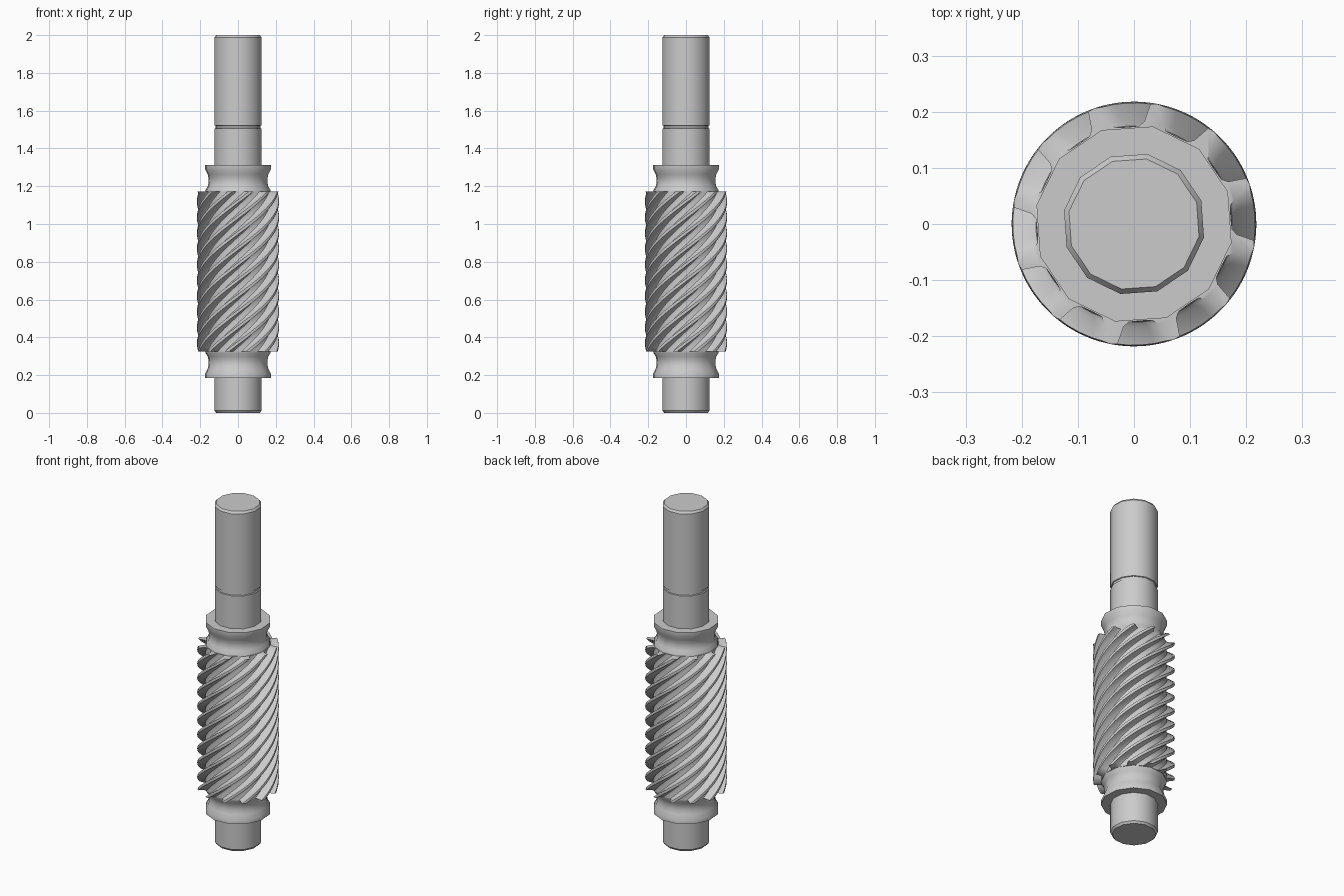
import bpy, math

if "Cube" in bpy.data.objects:
    bpy.data.objects.remove(bpy.data.objects["Cube"])

SIDES = 12
PHASE = math.radians(19)        # corner / tooth direction at the top end
Z0, Z1 = 0.325, 1.172           # toothed section
TWIST = math.radians(305)       # right-hand helix


def add_object(name, verts, faces, angle=40):
    me = bpy.data.meshes.new(name)
    me.from_pydata(verts, [], faces)
    me.update()
    ob = bpy.data.objects.new(name, me)
    bpy.context.collection.objects.link(ob)
    bpy.ops.object.select_all(action='DESELECT')
    ob.select_set(True)
    bpy.context.view_layer.objects.active = ob
    bpy.ops.object.shade_smooth_by_angle(angle=math.radians(angle))
    return ob


def loft(name, rings, angle=40):
    """Skin a list of equal-length rings, bottom to top, with flat end caps."""
    n = len(rings[0])
    verts = [p for r in rings for p in r]
    faces = [tuple(reversed(range(n))), tuple(range(len(verts) - n, len(verts)))]
    for i in range(len(rings) - 1):
        for j in range(n):
            k = (j + 1) % n
            faces.append((i * n + j, i * n + k, (i + 1) * n + k, (i + 1) * n + j))
    return add_object(name, verts, faces, angle)


def lathe(name, profile, angle=34):
    rings = [[(r * math.cos(PHASE + j * math.tau / SIDES),
               r * math.sin(PHASE + j * math.tau / SIDES), z)
              for j in range(SIDES)] for r, z in profile]
    return loft(name, rings, angle)


# Shaft with chamfered ends and a fine retaining groove
R = 0.127
lathe("shaft", [(0.118, 0), (R, 0.012), (R, 1.505), (0.122, 1.507),
                (0.122, 1.52), (R, 1.522), (R, 1.988), (0.118, 2.0)])

# Waisted collars, mirrored about the middle of the toothed section
collar = [(0.176, 0.0), (0.174, 0.01), (0.163, 0.027), (0.158, 0.05),
          (0.158, 0.065), (0.163, 0.09), (0.177, 0.116), (0.177, 0.14)]
lathe("upper_collar", [(r, Z1 + d) for r, d in collar])
lathe("lower_collar", [(r, Z0 - d) for r, d in reversed(collar)])

# Helical gear: one tooth cross-section repeated round, twisted along z
tooth = [(-15, 0.173), (-8, 0.175), (-5.2, 0.184), (-3.2, 0.216), (0, 0.218),
         (3.2, 0.216), (5.2, 0.184), (8, 0.175)]
STEPS = 48
rings = []
for s in range(STEPS + 1):
    t = s / STEPS
    turn = PHASE - TWIST * (1 - t)
    z = Z0 + (Z1 - Z0) * t
    ring = []
    for k in range(SIDES):
        for a, r in tooth:
            ang = turn + k * math.tau / SIDES + math.radians(a)
            ring.append((r * math.cos(ang), r * math.sin(ang), z))
    rings.append(ring)
loft("helical_gear", rings, 40)
